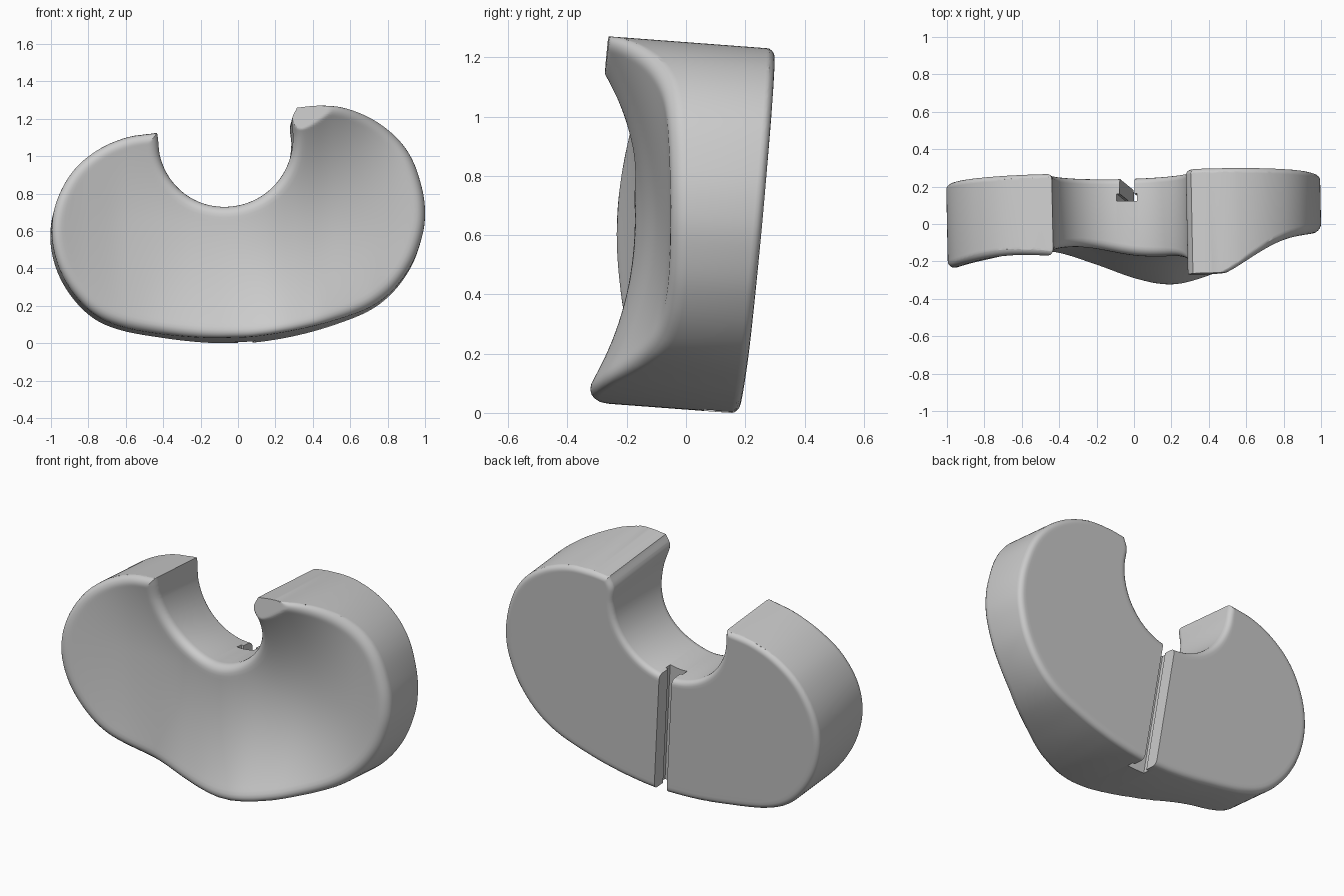
import bpy, bmesh, math
from mathutils import Vector, kdtree

if "Cube" in bpy.data.objects:
    bpy.data.objects.remove(bpy.data.objects["Cube"])

R_FRONT, R_BACK = 0.055, 0.03
NU, NV = 200, 32


def catmull(pts, steps=40):
    """Dense smooth curve through 2D points."""
    p = [Vector(q) for q in pts]
    p = [2 * p[0] - p[1]] + p + [2 * p[-1] - p[-2]]
    out = []
    for i in range(1, len(p) - 2):
        a, b, c, d = p[i - 1:i + 3]
        for k in range(steps):
            t = k / steps
            out.append(0.5 * (2 * b + (c - a) * t + (2 * a - 5 * b + 4 * c - d) * t * t
                              + (3 * b - 3 * c + d - a) * t ** 3))
    return out + [p[-2]]


def resample(curve, params):
    """Points at the given fractions of arc length."""
    acc = [0.0]
    for a, b in zip(curve, curve[1:]):
        acc.append(acc[-1] + (b - a).length)
    out, j = [], 0
    for u in params:
        s = u * acc[-1]
        while j < len(curve) - 2 and acc[j + 1] < s:
            j += 1
        out.append(curve[j].lerp(curve[j + 1], (s - acc[j]) / (acc[j + 1] - acc[j])))
    return out


def hermite(table, x):
    """Smooth 1D interpolation of (x, value) pairs."""
    n = len(table)
    x = min(max(x, table[0][0]), table[-1][0])
    i = max(k for k in range(n - 1) if table[k][0] <= x)

    def slope(k):
        a, b = table[max(k - 1, 0)], table[min(k + 1, n - 1)]
        return (b[1] - a[1]) / (b[0] - a[0])
    (x0, y0), (x1, y1) = table[i], table[i + 1]
    h = x1 - x0
    t = (x - x0) / h
    return (y0 * (1 + 2 * t) * (1 - t) ** 2 + y1 * t * t * (3 - 2 * t)
            + h * slope(i) * t * (1 - t) ** 2 - h * slope(i + 1) * t * t * (1 - t))


# Kidney outline (x, z): outer edge from left horn to right horn, then the notch
outer = catmull([(-.435, 1.12), (-.6, 1.095), (-.75, 1.03), (-.88, .92), (-.97, .76), (-1, .59),
                 (-.97, .42), (-.89, .27), (-.77, .15), (-.62, .085), (-.4, .045), (-.2, .022),
                 (-.05, .017), (.1, .022), (.3, .055), (.5, .11), (.7, .19), (.83, .29),
                 (.93, .43), (.985, .58), (1, .7), (.985, .83), (.93, .99), (.84, 1.11),
                 (.71, 1.2), (.56, 1.25), (.42, 1.256), (.31, 1.245)])
arc = [(-.07 + .36 * math.cos(a), 1.087 + .36 * math.sin(a))
       for a in (math.radians(180 + 15 * k) for k in range(13))]
notch = catmull([(-.435, 1.12)] + arc + [(.283, 1.18), (.31, 1.245)])

# Front surface depth along the lower lip, the middle and the upper lip
LOW = [(-1, -.25), (-.87, -.22), (-.6, -.155), (-.43, -.15), (-.2, -.21), (0, -.275), (.2, -.31),
       (.4, -.285), (.5, -.255), (.7, -.17), (.8, -.12), (1, -.06)]
MID = [(-1, -.25), (-.8, -.18), (-.6, -.13), (-.3, -.12), (0, -.168), (.15, -.17), (.3, -.145),
       (.5, -.1), (.8, -.06), (1, -.05)]
TOP = [(-1, -.25), (-.8, -.21), (-.6, -.2), (-.43, -.21), (.1, -.28), (.32, -.32), (.49, -.25),
       (.8, -.1), (1, -.06)]


def back_y(x, z):
    return .178 + .02 * x + .09 * z


def fillet(d, r):
    return 0 if d >= r else r - math.sqrt(r * r - (r - d) ** 2)


def front_y(x, z, d):
    m, t = hermite(MID, x), (z - .65) / .55
    edge = hermite(TOP if t > 0 else LOW, x)
    y = m + (edge - m) * t * t + fillet(d, R_FRONT)
    return max(y, back_y(x, z) - .56)        # flat cut on the right horn


def place(x, y, z):
    """Walls lean square to the tilted back face."""
    return Vector((x - .02 * y, y, z - .075 * y))


# Insert body: front and back skins over one ruled grid, joined by the side wall
params = [.65 * k / NU + .35 * (.5 - .5 * math.cos(math.pi * k / NU)) for k in range(NU + 1)]
o_pts, n_pts = resample(outer, params), resample(notch, params)
rim = outer + notch
tree = kdtree.KDTree(len(rim))
for i, p in enumerate(rim):
    tree.insert((p.x, p.y, 0), i)
tree.balance()

bm = bmesh.new()
front, back = [], []
for i in range(NU + 1):
    frow, brow = [], []
    for j in range(NV + 1):
        v = .5 - .5 * math.cos(math.pi * j / NV)
        p = o_pts[i].lerp(n_pts[i], v)
        on_rim = j in (0, NV) or i in (0, NU)
        d = 0 if on_rim else tree.find((p.x, p.y, 0))[2]
        frow.append(bm.verts.new(place(p.x, front_y(p.x, p.y, d), p.y)))
        brow.append(bm.verts.new(place(p.x, back_y(p.x, p.y) - fillet(d, R_BACK), p.y)))
    front.append(frow)
    back.append(brow)
for i in range(NU):
    for j in range(NV):
        for g in (front, back):
            bm.faces.new((g[i][j], g[i + 1][j], g[i + 1][j + 1], g[i][j + 1]))
    for j in (0, NV):
        bm.faces.new((front[i][j], front[i + 1][j], back[i + 1][j], back[i][j]))
bmesh.ops.remove_doubles(bm, verts=bm.verts, dist=1e-5)
bmesh.ops.recalc_face_normals(bm, faces=bm.faces)
mesh = bpy.data.meshes.new("bearing_insert")
bm.to_mesh(mesh)
bm.free()
body = bpy.data.objects.new("bearing_insert", mesh)
bpy.context.collection.objects.link(body)

# T-shaped slot across the back face, slanting from the notch to the lower edge
profile = [(-.04, -.1), (.04, -.1), (.04, .08), (.055, .08), (.055, .12),
           (-.055, .12), (-.055, .08), (-.04, .08)]
bm = bmesh.new()
rings = []
for z in (-.1, .95):
    cx = .04 - .08 * z / .74
    rings.append([bm.verts.new((cx + a, back_y(cx, z) - .01 - depth + .01, z)) for a, depth in profile])
for k in range(8):
    n = (k + 1) % 8
    bm.faces.new((rings[0][k], rings[0][n], rings[1][n], rings[1][k]))
for r in rings:
    bm.faces.new(r)
bmesh.ops.recalc_face_normals(bm, faces=bm.faces)
cut_mesh = bpy.data.meshes.new("slot_cutter")
bm.to_mesh(cut_mesh)
bm.free()
cutter = bpy.data.objects.new("slot_cutter", cut_mesh)
bpy.context.collection.objects.link(cutter)
cutter.hide_render = True

mod = body.modifiers.new("slot", 'BOOLEAN')
mod.operation, mod.object, mod.solver = 'DIFFERENCE', cutter, 'EXACT'
bpy.context.view_layer.objects.active = body
body.select_set(True)
bpy.ops.object.modifier_apply(modifier=mod.name)
bpy.data.objects.remove(cutter)

# Stand on the ground and smooth
low = min(v.co.z for v in body.data.vertices)
for v in body.data.vertices:
    v.co.z -= low
bpy.ops.object.shade_smooth_by_angle(angle=math.radians(30))
